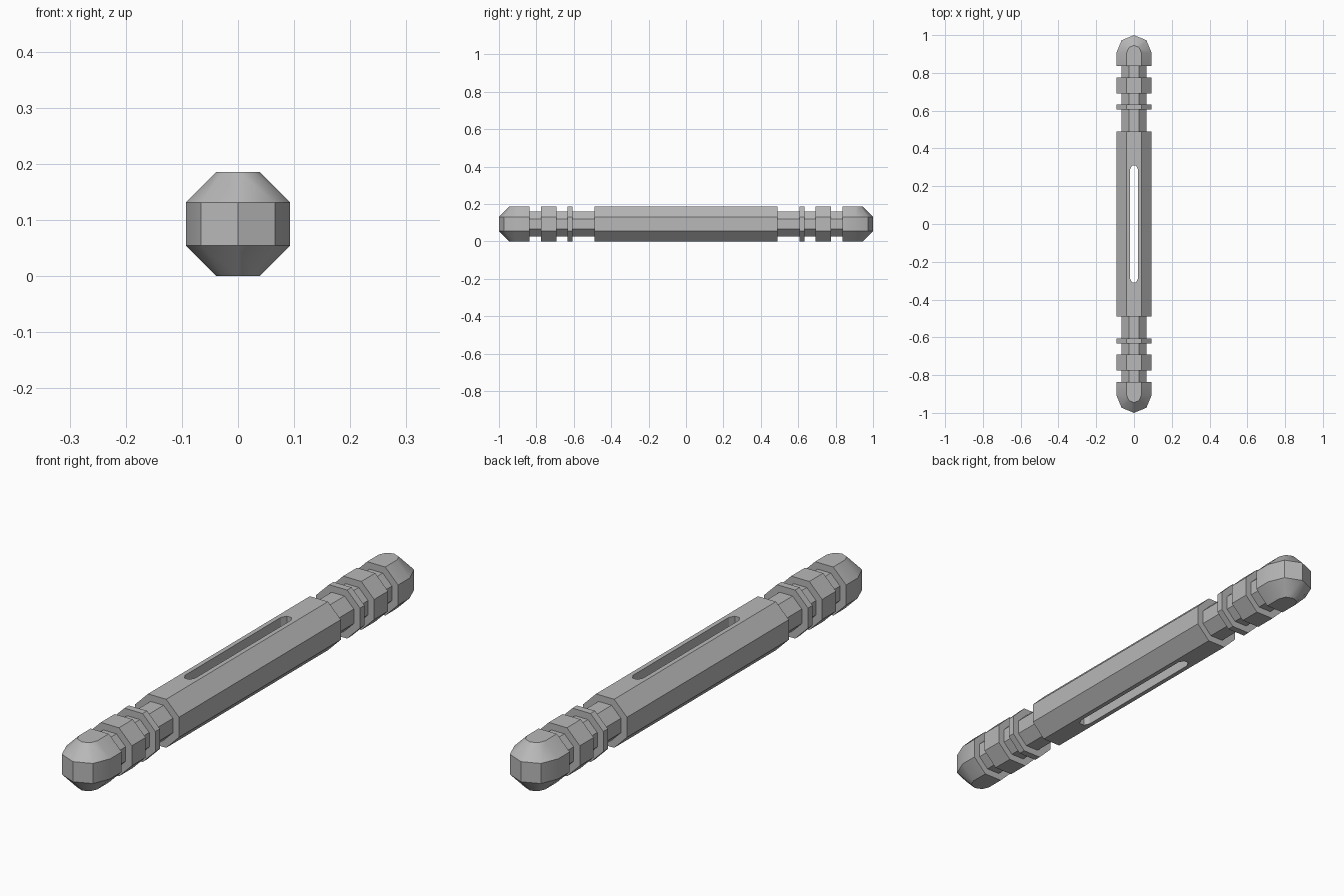
import bpy
import bmesh
from math import cos, sin, pi, tan, radians

default = bpy.data.objects.get("Cube")
if default:
    bpy.data.objects.remove(default, do_unlink=True)

R = 0.093          # half width of the thick sections
NECK = 0.067       # half width of the thin sections
CAP_START = 0.837
FLAT = tan(pi / 8)  # half side of an octagon of unit half width

grey = bpy.data.materials.new("plain_grey")
grey.use_nodes = True
colour = (0.48, 0.48, 0.48, 1)
grey.diffuse_color = colour
grey.node_tree.nodes["Principled BSDF"].inputs["Base Color"].default_value = colour


def loft(name, rings):
    """Closed solid through a list of equal-length point rings."""
    bm = bmesh.new()
    loops = [[bm.verts.new(p) for p in ring] for ring in rings]
    n = len(loops[0])
    for a, b in zip(loops, loops[1:]):
        for i in range(n):
            j = (i + 1) % n
            bm.faces.new((a[i], a[j], b[j], b[i]))
    bm.faces.new(loops[0])
    bm.faces.new(loops[-1])
    bmesh.ops.recalc_face_normals(bm, faces=bm.faces)
    mesh = bpy.data.meshes.new(name)
    bm.to_mesh(mesh)
    bm.free()
    mesh.materials.append(grey)
    obj = bpy.data.objects.new(name, mesh)
    bpy.context.collection.objects.link(obj)
    return obj


def octagon(y, r):
    c = r / cos(pi / 8)
    return [(c * cos(pi / 8 + k * pi / 4), y, R + c * sin(pi / 8 + k * pi / 4))
            for k in range(8)]


def activate(obj):
    bpy.ops.object.select_all(action='DESELECT')
    obj.select_set(True)
    bpy.context.view_layer.objects.active = obj


# Stepped octagonal shaft: long grip, necks, thin and wide rings
half = [(0.49, R), (0.49, NECK), (0.606, NECK), (0.606, R), (0.633, R),
        (0.633, NECK), (0.692, NECK), (0.692, R), (0.776, R), (0.776, NECK),
        (CAP_START + 0.01, NECK)]
steps = [(-y, r) for y, r in reversed(half)] + half
shaft = loft("shaft", [octagon(y, r) for y, r in steps])

# Slot cut right through the grip, with chamfered ends
corner = [(0.021, 0.29), (0.010, 0.31)]
quarter = corner + [(-x, y) for x, y in reversed(corner)]
outline = quarter + [(-x, -y) for x, y in quarter]
cutter = loft("slot_cutter", [[(x, y, z) for x, y in outline] for z in (-0.1, 0.3)])
cutter.hide_render = True
cut = shaft.modifiers.new("slot", 'BOOLEAN')
cut.operation = 'DIFFERENCE'
cut.solver = 'EXACT'
cut.object = cutter
activate(shaft)
bpy.ops.object.modifier_apply(modifier=cut.name)
bpy.data.objects.remove(cutter, do_unlink=True)


# Rounded end caps: arch-shaped plan with chamfered top and bottom
def arch(side, r, z):
    pts = [(r, CAP_START)]
    pts += [(r * cos(k * pi / 4), 1 - R + r * sin(k * pi / 4)) for k in range(5)]
    pts += [(-r, CAP_START)]
    return [(x, side * y, z) for x, y in pts]


f = R * FLAT
levels = [(f, 0), (R, R - f), (R, R + f), (f, 2 * R)]
for name, side in (("front_cap", -1), ("back_cap", 1)):
    cap = loft(name, [arch(side, r, z) for r, z in levels])
    activate(cap)
    bpy.ops.object.shade_smooth_by_angle(angle=radians(35))
